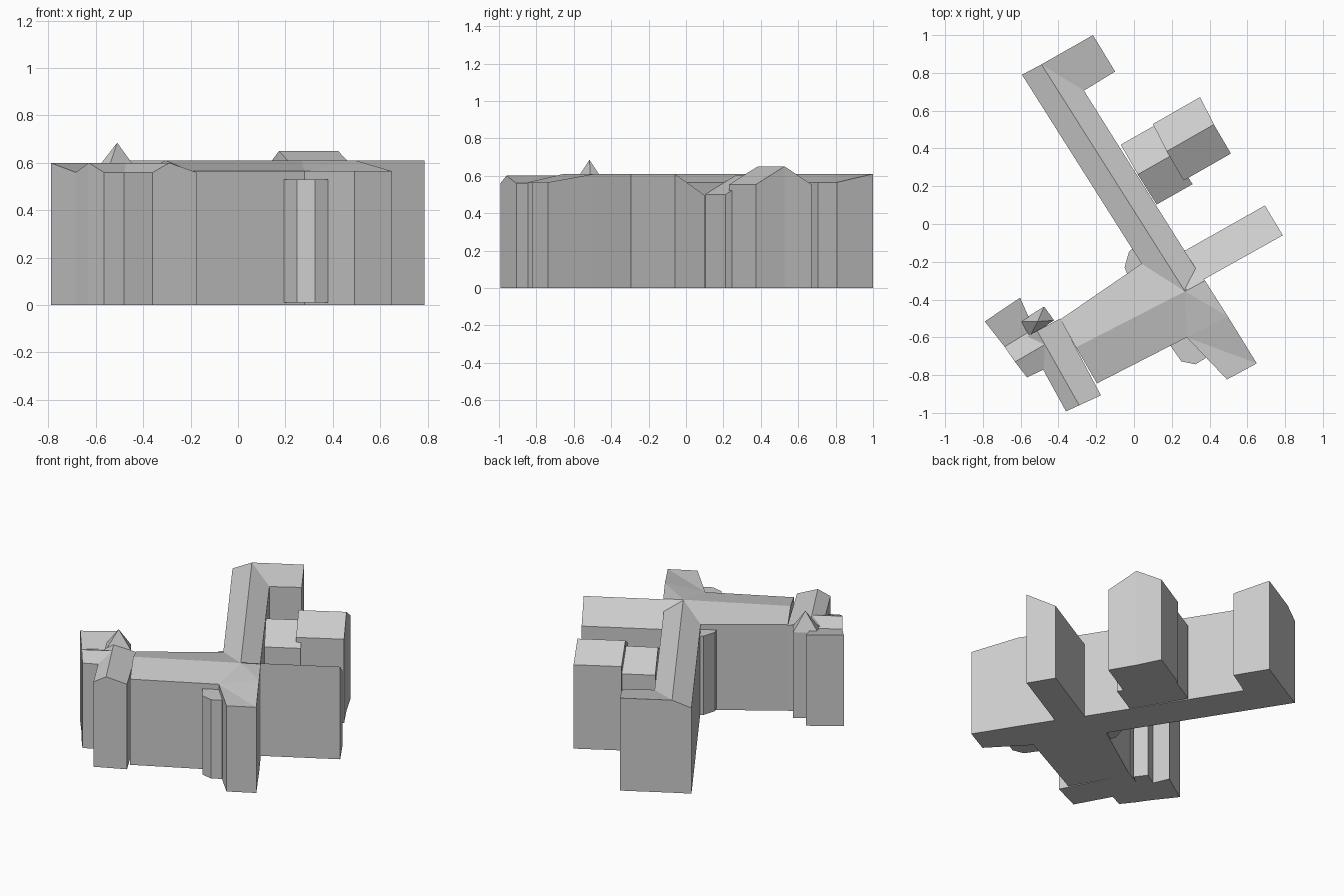
import bpy

cube = bpy.data.objects.get("Cube")
if cube:
    bpy.data.objects.remove(cube, do_unlink=True)

grey = bpy.data.materials.new("plain_grey")
grey.use_nodes = True
tone = (0.6, 0.6, 0.6, 1)
grey.diffuse_color = tone
grey.node_tree.nodes["Principled BSDF"].inputs["Base Color"].default_value = tone

EAVE, RIDGE = 0.565, 0.61


def block(name, outline, roof=None, peaks=(), base=0.0):
    """Walls under an anticlockwise outline of roof points, closed by roof faces."""
    n = len(outline)
    verts = list(outline) + list(peaks) + [(x, y, base) for x, y, z in outline]
    low = n + len(peaks)
    faces = list(roof or [range(n)])
    faces.append([low + i for i in reversed(range(n))])
    for i in range(n):
        j = (i + 1) % n
        faces.append((low + i, low + j, j, i))
    mesh = bpy.data.meshes.new(name)
    mesh.from_pydata(verts, [], [tuple(f) for f in faces])
    mesh.materials.append(grey)
    obj = bpy.data.objects.new(name, mesh)
    bpy.context.collection.objects.link(obj)
    return obj


def gabled(name, start, end, left, right, ridge, eave):
    """Gable-roofed block; left and right are offsets from the ridge to each eave."""
    (ax, ay), (bx, by) = start, end
    outline = [
        (ax + right[0], ay + right[1], eave),
        (bx + right[0], by + right[1], eave),
        (bx, by, ridge),
        (bx + left[0], by + left[1], eave),
        (ax + left[0], ay + left[1], eave),
        (ax, ay, ridge),
    ]
    return block(name, outline, [(0, 1, 2, 5), (5, 2, 3, 4)])


# Main L-shaped body with the long wing and its end return
block("main_body", [
    (-0.593, 0.79, EAVE), (0.04, -0.21, EAVE), (-0.39, -0.505, EAVE),
    (-0.307, -0.653, RIDGE), (-0.196, -0.844, EAVE), (0.28, -0.60, EAVE),
    (0.497, -0.49, RIDGE), (0.376, -0.30, RIDGE), (0.336, -0.25, EAVE),
    (-0.265, 0.706, EAVE), (-0.10, 0.807, EAVE), (-0.217, 1.0, RIDGE),
    (-0.49, 0.845, RIDGE)],
    [(0, 1, 13, 12), (1, 2, 3, 13), (3, 4, 5, 13), (5, 6, 13),
     (6, 7, 13), (7, 8, 13), (8, 9, 12, 13), (9, 10, 11, 12)],
    peaks=[(0.27, -0.357, RIDGE)])

# Lean-to wings
block("front_left_wing", [
    (0.28, -0.60, EAVE), (0.492, -0.823, EAVE),
    (0.65, -0.738, EAVE), (0.497, -0.49, RIDGE)],
    [(0, 1, 2), (0, 2, 3)])
block("left_wing", [
    (0.25, -0.36, RIDGE), (0.376, -0.29, RIDGE), (0.788, -0.06, RIDGE),
    (0.693, 0.098, 0.497), (0.28, -0.135, 0.497), (0.18, -0.19, 0.497)])

# Gabled rear annexe in two steps
gabled("rear_link", (0.02, 0.262), (0.21, 0.37),
       (-0.09, 0.158), (0.10, -0.159), 0.60, 0.50)
gabled("rear_annexe", (0.173, 0.384), (0.423, 0.527),
       (-0.073, 0.145), (0.09, -0.154), 0.65, 0.553)

# Cross block closing the front wing
block("cross_block", [
    (-0.36, -0.992, 0.56), (-0.29, -0.96, 0.60), (-0.175, -0.907, 0.56),
    (-0.39, -0.50, 0.56), (-0.513, -0.565, 0.60), (-0.575, -0.60, 0.56)],
    [(0, 1, 4, 5), (1, 2, 3, 4)])

# Right block with a valley roof
block("right_block", [
    (-0.79, -0.516, 0.60), (-0.685, -0.65, 0.56), (-0.63, -0.73, 0.60),
    (-0.566, -0.812, 0.56), (-0.42, -0.743, 0.56), (-0.475, -0.64, 0.60),
    (-0.53, -0.555, 0.56), (-0.603, -0.39, 0.60)],
    [(0, 1, 6, 7), (1, 2, 5, 6), (2, 3, 4, 5)])

# Small tower with a pyramid cap
block("corner_tower", [
    (-0.603, -0.516, EAVE), (-0.55, -0.595, EAVE),
    (-0.423, -0.51, EAVE), (-0.476, -0.437, EAVE)],
    [(0, 1, 4), (1, 2, 4), (2, 3, 4), (3, 0, 4)],
    peaks=[(-0.51, -0.516, 0.685)])

# Faceted bays
block("front_bay", [
    (0.19, -0.64, 0.53), (0.25, -0.727, 0.53), (0.325, -0.743, 0.53),
    (0.38, -0.71, 0.53), (0.38, -0.55, 0.53)], base=0.01)
block("inner_corner_bay", [
    (0.0, -0.125, 0.53), (-0.026, -0.145, 0.53), (-0.05, -0.23, 0.53),
    (-0.03, -0.28, 0.53), (0.08, -0.22, 0.53)], base=0.01)
